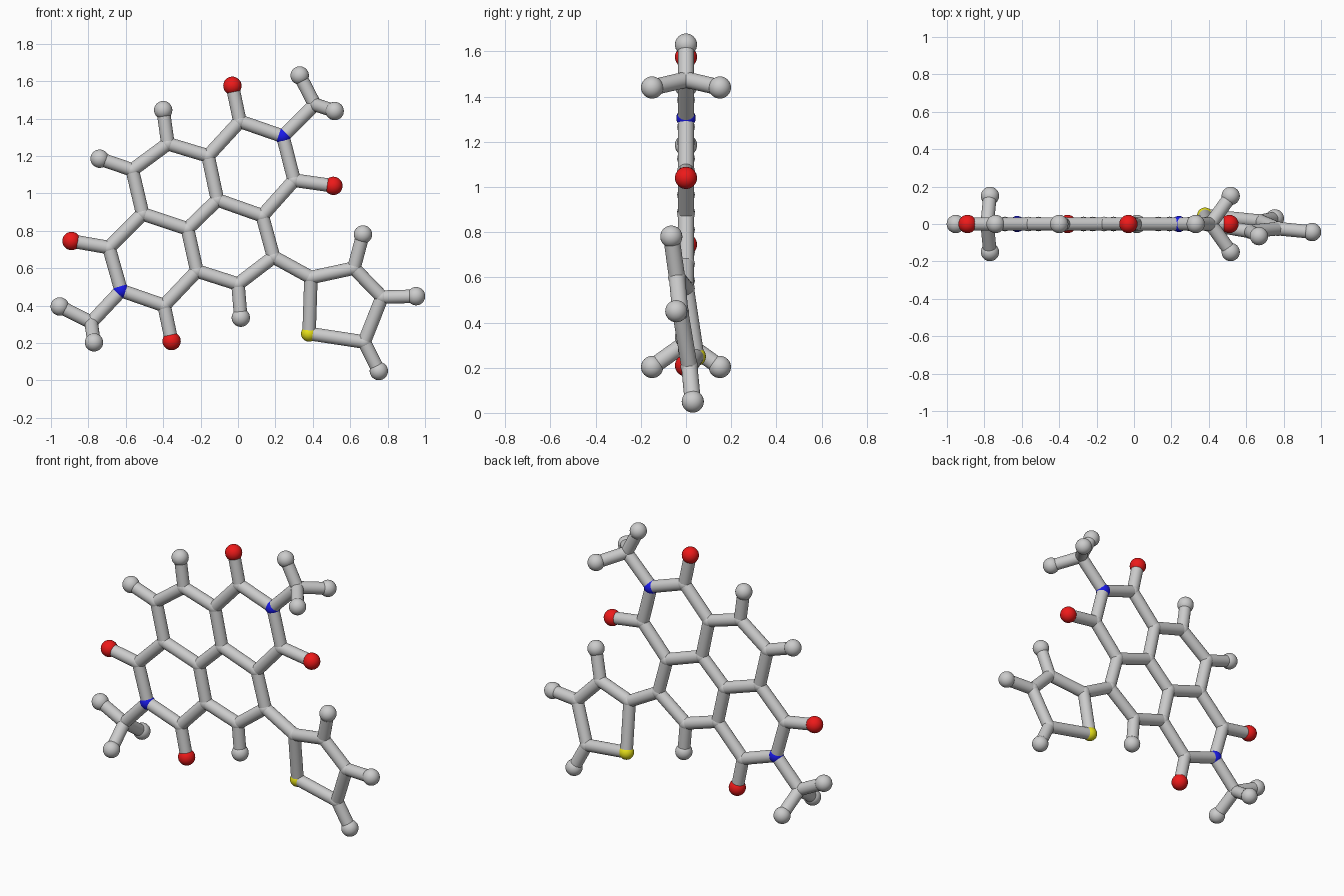
import bpy, bmesh
from math import radians
from mathutils import Vector, Matrix

if "Cube" in bpy.data.objects:
    bpy.data.objects.remove(bpy.data.objects["Cube"])

BOND_R, INNER_R, END_R = 0.036, 0.043, 0.049

def material(name, rgb):
    m = bpy.data.materials.new(name)
    m.diffuse_color = (*rgb, 1)
    m.use_nodes = True
    m.node_tree.nodes["Principled BSDF"].inputs["Base Color"].default_value = m.diffuse_color
    return m

red = material("red", (0.85, 0.01, 0.01))
blue = material("blue", (0.01, 0.01, 0.8))
yellow = material("yellow", (0.8, 0.75, 0.01))

# Joint positions in the front plane (x, z)
flat = {
    # fused ring skeleton
    "a1": (0.01, 1.385), "n1": (0.24, 1.305), "a2": (0.30, 1.07),
    "a3": (0.13, 0.88), "a4": (-0.11, 0.965), "a5": (-0.16, 1.20),
    "b1": (-0.375, 1.265), "b2": (-0.565, 1.125), "b3": (-0.51, 0.89),
    "b4": (-0.27, 0.81), "c1": (-0.22, 0.585), "c2": (0.0, 0.515),
    "c3": (0.19, 0.66), "d1": (-0.69, 0.71), "n2": (-0.625, 0.48),
    "d2": (-0.395, 0.40), "m1": (0.41, 1.475), "m2": (-0.785, 0.31),
    # red ends
    "o1": (-0.03, 1.575), "o2": (0.51, 1.04),
    "o3": (-0.89, 0.745), "o4": (-0.355, 0.21),
    # grey ends
    "h1": (-0.40, 1.445), "h2": (-0.74, 1.185), "h3": (0.015, 0.335),
    "h4": (0.33, 1.63), "h5": (-0.953, 0.395),
}
P = {k: Vector((x, 0, z)) for k, (x, z) in flat.items()}

# Paired ends in front of and behind the plane
for s, y in (("f", -0.15), ("k", 0.15)):
    P["h6" + s] = Vector((0.517, y, 1.44))
    P["h7" + s] = Vector((-0.77, y, 0.203))

# Twisted five-sided ring
P.update({
    "t1": Vector((0.39, 0, 0.55)), "s": Vector((0.38, 0.045, 0.25)),
    "t2": Vector((0.675, 0.015, 0.205)), "t3": Vector((0.77, -0.025, 0.445)),
    "t4": Vector((0.62, -0.04, 0.60)), "h8": Vector((0.668, -0.065, 0.78)),
    "h9": Vector((0.952, -0.043, 0.45)), "h10": Vector((0.753, 0.03, 0.05)),
})

# Chains of joints connected by rods
chains = """a1 n1 a2 a3 a4 a5 a1 o1|a5 b1 b2 b3 b4 a4|b4 c1 c2 c3 a3
b3 d1 n2 d2 c1|a2 o2|d1 o3|d2 o4|n1 m1 h4|h6f m1 h6k|n2 m2 h5|h7f m2 h7k
b1 h1|b2 h2|c2 h3|c3 t1 s t2 t3 t4 t1|t4 h8|t3 h9|t2 h10""".replace("\n", "|")

def finish(bm, name, mat=None):
    me = bpy.data.meshes.new(name)
    bm.to_mesh(me)
    bm.free()
    if mat:
        me.materials.append(mat)
    ob = bpy.data.objects.new(name, me)
    bpy.context.collection.objects.link(ob)
    bpy.ops.object.select_all(action='DESELECT')
    ob.select_set(True)
    bpy.context.view_layer.objects.active = ob
    bpy.ops.object.shade_smooth_by_angle(angle=radians(40))

def balls(name, keys, r, mat=None):
    bm = bmesh.new()
    for k in keys:
        bmesh.ops.create_uvsphere(bm, u_segments=24, v_segments=16, radius=r,
                                  matrix=Matrix.Translation(P[k]))
    finish(bm, name, mat)

# Connecting rods
bm = bmesh.new()
for chain in chains.split("|"):
    ks = chain.split()
    for a, b in zip(ks, ks[1:]):
        d = P[b] - P[a]
        mat = Matrix.Translation((P[a] + P[b]) / 2) @ d.to_track_quat('Z', 'Y').to_matrix().to_4x4()
        bmesh.ops.create_cone(bm, cap_ends=True, segments=24, radius1=BOND_R,
                              radius2=BOND_R, depth=d.length, matrix=mat)
finish(bm, "bond_rods")

# Atom balls by colour
balls("carbon_joints", [k for k in P if k[0] in "abcdmt"], BOND_R + 0.003)
balls("hydrogen_ends", [k for k in P if k[0] == "h"], END_R)
balls("oxygen_ends", [k for k in P if k[0] == "o"], END_R, red)
balls("nitrogen_joints", ["n1", "n2"], INNER_R, blue)
balls("sulfur_joint", ["s"], INNER_R, yellow)
